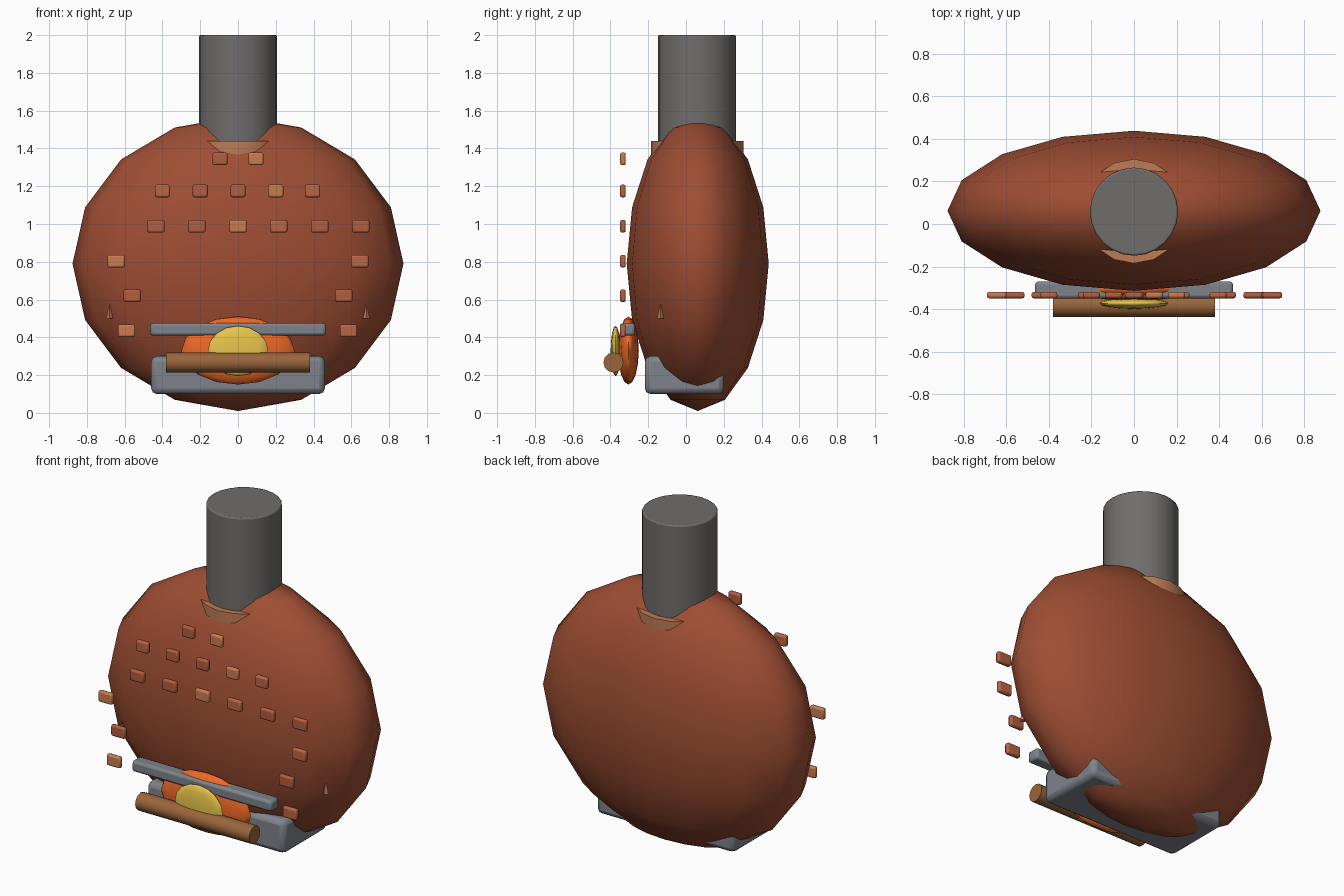
import bpy
from math import radians

if "Cube" in bpy.data.objects:
    bpy.data.objects.remove(bpy.data.objects["Cube"])


def mat(name, r, g, b):
    m = bpy.data.materials.new(name)
    m.diffuse_color = (r, g, b, 1)
    m.use_nodes = True
    m.node_tree.nodes["Principled BSDF"].inputs["Base Color"].default_value = m.diffuse_color
    return m


CLAY = mat("clay", 0.34, 0.075, 0.033)
BRICKS = [mat("brick_dark", 0.45, 0.11, 0.05), mat("brick_mid", 0.5, 0.13, 0.06),
          mat("brick_light", 0.6, 0.2, 0.08)]
COPPER = mat("copper", 0.52, 0.2, 0.09)
SOOT = mat("soot", 0.16, 0.155, 0.15)
STONE = mat("stone", 0.21, 0.23, 0.26)
FLAME = mat("flame", 0.85, 0.14, 0.02)
GLOW = mat("glow", 0.8, 0.55, 0.07)
WOOD = mat("wood", 0.32, 0.13, 0.045)


def finish(name, material, scale=(1, 1, 1), bevel=0, segs=2, angle=35):
    o = bpy.context.object
    o.name = name
    o.scale = scale
    bpy.ops.object.transform_apply(location=False, rotation=False, scale=True)
    o.data.materials.append(material)
    if bevel:
        b = o.modifiers.new("bevel", "BEVEL")
        b.width, b.segments = bevel, segs
        b.limit_method = "ANGLE"
        b.angle_limit = radians(40)
    bpy.ops.object.shade_smooth_by_angle(angle=radians(angle))
    return o


def box(name, loc, size, material, bevel=0):
    bpy.ops.mesh.primitive_cube_add(size=1, location=loc)
    return finish(name, material, size, bevel)


def ball(name, loc, radii, material, segs=16, rings=8):
    bpy.ops.mesh.primitive_uv_sphere_add(segments=segs, ring_count=rings, location=loc)
    return finish(name, material, radii, angle=80)


def rod(name, loc, r, depth, material, sides=20, rot=(0, 0, 0), bevel=0):
    bpy.ops.mesh.primitive_cylinder_add(vertices=sides, radius=r, depth=depth,
                                        location=loc, rotation=rot)
    return finish(name, material, bevel=bevel)


# rounded oven body, chimney and its collar
ball("oven_body", (0, 0.062, 0.79), (0.876, 0.376, 0.78), CLAY)
rod("chimney", (0, 0.058, 1.62), 0.207, 0.76, SOOT, sides=24, bevel=0.008)
rod("chimney_collar", (0, 0.06, 1.40), 0.245, 0.08, COPPER, sides=16)

# hearth slab and grate bar
box("hearth_slab", (0, -0.008, 0.2), (0.92, 0.42, 0.2), STONE, 0.03)
box("mantel_bar", (0, -0.31, 0.442), (0.93, 0.08, 0.066), STONE, 0.015)

# fire and log
ball("fire_outer", (0, -0.305, 0.33), (0.3, 0.055, 0.18), FLAME)
ball("fire_inner", (0, -0.373, 0.328), (0.16, 0.026, 0.133), GLOW)
rod("log", (0, -0.384, 0.267), 0.053, 0.76, WOOD, sides=12, rot=(0, radians(90), 0))

# rows of bricks on the front
rows = {1.345: [-0.095, 0.095],
        1.175: [-0.4, -0.2, 0, 0.2, 0.395],
        0.988: [-0.435, -0.218, 0, 0.215, 0.433, 0.65],
        0.803: [-0.645, 0.645],
        0.62: [-0.56, 0.56],
        0.435: [-0.59, 0.585]}
n = 0
for z, xs in rows.items():
    for x in xs:
        w = 0.08 if z > 1.1 else 0.092
        box(f"brick_{n}", (x, -0.334, z), (w, 0.03, 0.067), BRICKS[(n * 2 + n // 4) % 3], 0.01)
        n += 1

# small corner chips showing through the body sides
for side in (-1, 1):
    bpy.ops.mesh.primitive_cone_add(vertices=4, radius1=0.018, depth=0.08,
                                    location=(side * 0.68, -0.135, 0.54))
    finish("corner_chip", COPPER)
